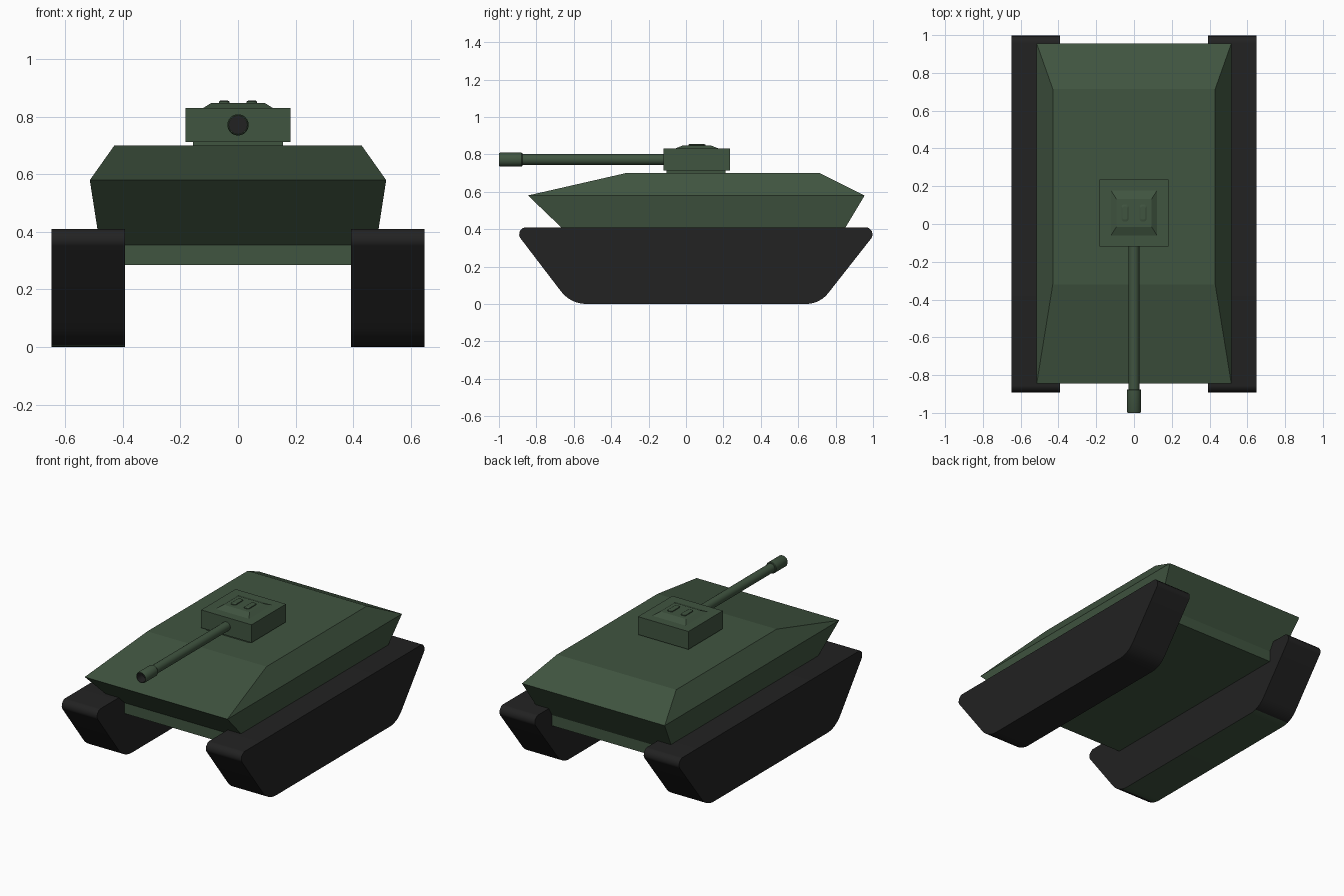
import bpy, bmesh, math
from mathutils import Vector

cube = bpy.data.objects.get("Cube")
if cube:
    bpy.data.objects.remove(cube, do_unlink=True)


def material(name, rgb):
    m = bpy.data.materials.new(name)
    m.use_nodes = True
    m.diffuse_color = (*rgb, 1)
    bsdf = next(n for n in m.node_tree.nodes if n.type == 'BSDF_PRINCIPLED')
    bsdf.inputs["Base Color"].default_value = (*rgb, 1)
    return m


GREEN = material("army green", (0.051, 0.089, 0.051))
BLACK = material("track black", (0.016, 0.016, 0.016))


def finish(name, bm, mats, smooth=False):
    bmesh.ops.recalc_face_normals(bm, faces=bm.faces)
    mesh = bpy.data.meshes.new(name)
    bm.to_mesh(mesh)
    bm.free()
    for m in mats:
        mesh.materials.append(m)
    ob = bpy.data.objects.new(name, mesh)
    bpy.context.collection.objects.link(ob)
    if smooth:
        bpy.ops.object.select_all(action='DESELECT')
        ob.select_set(True)
        bpy.context.view_layer.objects.active = ob
        bpy.ops.object.shade_smooth_by_angle(angle=math.radians(35))
    return ob


def bridge(bm, rings):
    """Skin closed rings of points in order and cap both ends."""
    loops = [[bm.verts.new(p) for p in ring] for ring in rings]
    n = len(loops[0])
    for a, b in zip(loops, loops[1:]):
        for i in range(n):
            j = (i + 1) % n
            bm.faces.new((a[i], a[j], b[j], b[i]))
    return bm.faces.new(loops[0]), bm.faces.new(loops[-1])


def stacked(name, levels):
    """Body of stacked rectangles: (z, half width, front y, back y)."""
    bm = bmesh.new()
    bridge(bm, [[(-w, f, z), (w, f, z), (w, b, z), (-w, b, z)]
                for z, w, f, b in levels])
    return finish(name, bm, [GREEN])


def rounded(corners, steps=6):
    """Round the corners (y, z, radius) of a convex outline."""
    out = []
    pts = [Vector(c[:2]) for c in corners]
    for i, p in enumerate(pts):
        r = corners[i][2]
        u = (pts[i - 1] - p).normalized()
        v = (pts[(i + 1) % len(pts)] - p).normalized()
        half = u.angle(v) / 2
        mid = p + (u + v).normalized() * (r / math.sin(half))
        start = p + u * (r / math.tan(half)) - mid
        end = p + v * (r / math.tan(half)) - mid
        for k in range(steps + 1):
            out.append(mid + start.lerp(end, k / steps).normalized() * r)
    return out


# Hull with sloped armour and a vertical belly band
stacked("hull", [(0.285, 0.48, -0.61, 0.82), (0.355, 0.48, -0.61, 0.82),
                 (0.58, 0.515, -0.845, 0.955), (0.70, 0.43, -0.32, 0.715)])

# Turret, its ring and the raised roof
stacked("turret_ring", [(0.69, 0.157, -0.105, 0.21), (0.72, 0.157, -0.105, 0.21)])
stacked("turret", [(0.713, 0.182, -0.12, 0.235), (0.83, 0.182, -0.12, 0.235)])
stacked("turret_roof", [(0.828, 0.125, -0.065, 0.182), (0.848, 0.093, -0.015, 0.132)])

# Tracks: rounded trapezoid outline across the track width
outline = rounded([(-0.93, 0.41, 0.037), (-0.617, 0, 0.17),
                   (0.715, 0, 0.15), (1.037, 0.41, 0.037)])
for side, name in ((1, "left_track"), (-1, "right_track")):
    bm = bmesh.new()
    bridge(bm, [[(side * x, p.x, p.y) for p in outline] for x in (0.393, 0.648)])
    bmesh.ops.recalc_face_normals(bm, faces=bm.faces)
    # The underside of the right track is green
    for f in bm.faces:
        f.material_index = int(side < 0 and f.normal.z < -0.95)
    finish(name, bm, [BLACK, GREEN], smooth=True)

# Roof hatches with domed, rounded lids
plan = rounded([(-0.018, -0.045, 0.012), (0.018, -0.045, 0.012),
                (0.018, 0.045, 0.012), (-0.018, 0.045, 0.012)], 4)
for side, name in ((1, "left_hatch"), (-1, "right_hatch")):
    bm = bmesh.new()
    bridge(bm, [[(side * 0.048 + p.x * s, 0.058 + p.y * s, z) for p in plan]
                for z, s in ((0.845, 1), (0.853, 1), (0.856, 0.75))])
    finish(name, bm, [GREEN])


def turned(name, profile, dark_from=None):
    """Body turned round the gun axis from (y, radius) points."""
    bm = bmesh.new()
    n = 24
    bridge(bm, [[(r * math.cos(t), y, 0.772 + r * math.sin(t))
                 for t in (math.tau * i / n for i in range(n))]
                for y, r in profile])
    if dark_from:
        for f in bm.faces:
            c = f.calc_center_median()
            inside = math.hypot(c.x, c.z - 0.772) < dark_from
            f.material_index = int(inside and c.y < -0.9)
    finish(name, bm, [GREEN, BLACK], smooth=True)


# Gun barrel and hollow muzzle
turned("gun_barrel", [(-0.1, 0.029), (-0.89, 0.029)])
turned("muzzle", [(-0.875, 0.029), (-0.875, 0.034), (-0.879, 0.037), (-0.994, 0.037),
                  (-1, 0.034), (-1, 0.031), (-0.94, 0.031)], 0.0315)
